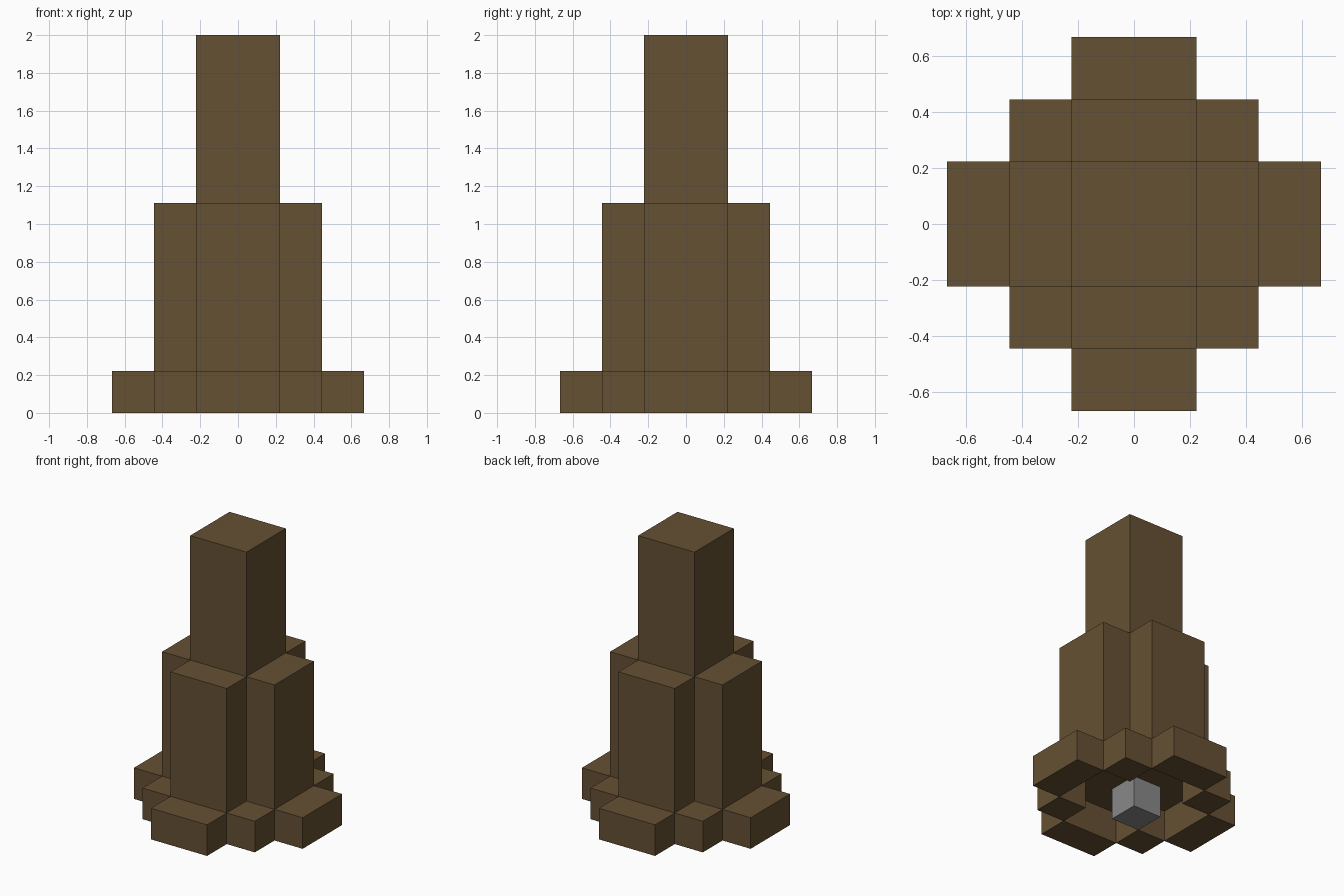
import bpy
from mathutils import Matrix, Vector
from math import pi

cube = bpy.data.objects.get("Cube")
if cube:
    bpy.data.objects.remove(cube, do_unlink=True)

U = 2 / 9  # one block


def material(name, colour):
    mat = bpy.data.materials.new(name)
    mat.use_nodes = True
    mat.diffuse_color = (*colour, 1)
    mat.node_tree.nodes["Principled BSDF"].inputs["Base Color"].default_value = (*colour, 1)
    return mat


brown = material("dark_brown", (0.133, 0.082, 0.033))
grey = material("stone_grey", (0.25, 0.25, 0.25))


def block(name, low, high, mat, turn=0):
    """Box between two corners in block units, turned about the z axis."""
    low, high = Vector(low) * U, Vector(high) * U
    bpy.ops.mesh.primitive_cube_add(size=1)
    obj = bpy.context.object
    obj.name = obj.data.name = name
    size = Matrix.Diagonal((*(high - low), 1))
    obj.data.transform(Matrix.Rotation(turn, 4, "Z") @ Matrix.Translation((low + high) / 2) @ size)
    obj.data.materials.append(mat)


# Tall central column, raised one block off the ground
block("central_column", (-1, -1, 1), (1, 1, 9), brown)

# Four buttresses, outer feet and corner feet around the column
for i, side in enumerate(("left", "back", "right", "front")):
    turn = i * pi / 2
    block(side + "_buttress", (1, -1, 1), (2, 1, 5), brown, turn)
    block(side + "_foot", (2, -1, 0), (3, 1, 1), brown, turn)
for i, corner in enumerate(("back_left", "back_right", "front_right", "front_left")):
    block(corner + "_corner_foot", (1, 1, 0), (2, 2, 1), brown, i * pi / 2)

# Small grey block in the hollow underneath
block("core_block", (-1, -1, 0), (0, 0, 1), grey)
